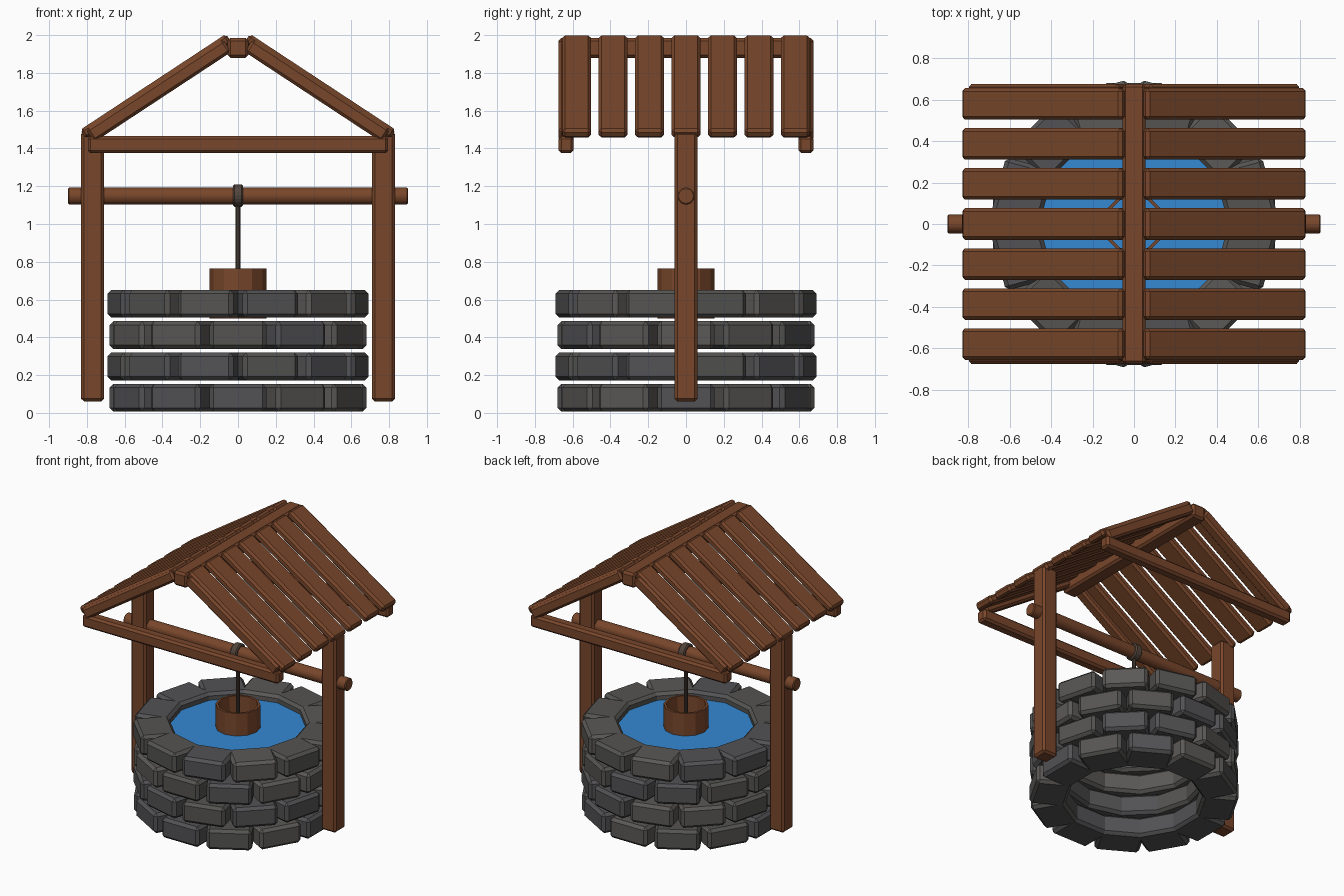
import bpy, bmesh, math, random
from mathutils import Matrix

if "Cube" in bpy.data.objects:
    bpy.data.objects.remove(bpy.data.objects["Cube"])

random.seed(4)


def material(name, rgb):
    m = bpy.data.materials.new(name)
    m.diffuse_color = (*rgb, 1)
    m.use_nodes = True
    m.node_tree.nodes["Principled BSDF"].inputs["Base Color"].default_value = m.diffuse_color
    return m


WOOD = material("wood", (0.19, 0.062, 0.024))
ROPE = material("rope", (0.085, 0.06, 0.045))
WATER = material("water", (0.035, 0.25, 0.65))
STONES = [material("stone_cool", (0.085, 0.085, 0.09)),
          material("stone_mid", (0.09, 0.088, 0.085)),
          material("stone_warm", (0.105, 0.1, 0.095))]


def add_object(name, bm, mat, bevel=0.0):
    mesh = bpy.data.meshes.new(name)
    bm.to_mesh(mesh)
    bm.free()
    mesh.materials.append(mat)
    ob = bpy.data.objects.new(name, mesh)
    bpy.context.collection.objects.link(ob)
    if bevel:
        mod = ob.modifiers.new("bevel", 'BEVEL')
        mod.width = bevel
        mod.segments = 1
        mod.limit_method = 'ANGLE'
        mod.angle_limit = math.radians(50)
    return ob


def box(name, size, mat, centre=(0, 0, 0), frame=Matrix(), bevel=0.015):
    bm = bmesh.new()
    bmesh.ops.create_cube(bm, size=1, matrix=frame @ Matrix.Translation(centre)
                          @ Matrix.Diagonal((*size, 1)))
    return add_object(name, bm, mat, bevel)


def cylinder(name, radius, length, centre, sides, mat, along_x=False, bevel=0.0):
    bm = bmesh.new()
    m = Matrix.Translation(centre)
    if along_x:
        m = m @ Matrix.Rotation(math.pi / 2, 4, 'Y')
    bmesh.ops.create_cone(bm, cap_ends=True, segments=sides, radius1=radius,
                          radius2=radius, depth=length, matrix=m)
    return add_object(name, bm, mat, bevel)


# Stone wall: four staggered courses of twelve blocks
for row in range(4):
    for i in range(12):
        angle = math.radians(30 * i + (15 if row % 2 else 0))
        box(f"stone_{row + 1}_{i + 1}", (0.24, 0.302, 0.147), random.choice(STONES),
            (0.56, 0, 0.08 + 0.166 * row), Matrix.Rotation(angle, 4, 'Z'), 0.02)

# Water surface
bm = bmesh.new()
bmesh.ops.create_circle(bm, cap_ends=True, segments=24, radius=0.5,
                        matrix=Matrix.Translation((0, 0, 0.60)))
add_object("water", bm, WATER)

# Bucket: open turned profile with a floor
bm = bmesh.new()
profile = [(0, 0.50), (0.15, 0.50), (0.15, 0.765), (0.133, 0.765), (0.133, 0.53), (0, 0.53)]
verts = [bm.verts.new((r, 0, z)) for r, z in profile]
edges = [bm.edges.new(pair) for pair in zip(verts, verts[1:])]
bmesh.ops.spin(bm, geom=verts + edges, cent=(0, 0, 0), axis=(0, 0, 1),
               angle=2 * math.pi, steps=12)
bmesh.ops.remove_doubles(bm, verts=bm.verts, dist=0.0005)
bmesh.ops.recalc_face_normals(bm, faces=bm.faces)
add_object("bucket", bm, WOOD)

# Rope, its coil, and the axle
cylinder("rope", 0.013, 0.62, (0, 0, 0.84), 10, ROPE)
cylinder("rope_coil", 0.059, 0.055, (0, 0, 1.15), 20, ROPE, True, 0.008)
cylinder("axle", 0.045, 1.80, (0, 0, 1.148), 24, WOOD, True, 0.006)

# Roof ridge and tie beams
box("ridge_beam", (0.11, 1.35, 0.105), WOOD, (0, 0, 1.932))
for y, label in ((-0.635, "front"), (0.635, "back")):
    box(f"{label}_tie_beam", (1.59, 0.08, 0.09), WOOD, (0, y, 1.42))

# Posts, rafters and roof planks on both sides
slope = math.atan2(0.50, 0.76)
for side, label in ((1, "right"), (-1, "left")):
    box(f"{label}_post", (0.12, 0.12, 1.43), WOOD, (side * 0.77, 0, 0.775))
    # local frame: origin mid-slope on the roof surface, x running down the slope
    frame = Matrix.Translation((side * 0.45, 0, 1.752)) @ Matrix.Rotation(side * slope, 4, 'Y')
    for y, end in ((-0.635, "front"), (0.635, "back")):
        box(f"{label}_{end}_rafter", (0.87, 0.08, 0.08), WOOD, (0, y, -0.055), frame)
    for i in range(7):
        box(f"{label}_roof_plank_{i + 1}", (0.925, 0.152, 0.057), WOOD,
            (0, (i - 3) * 0.193, -0.0285), frame)
